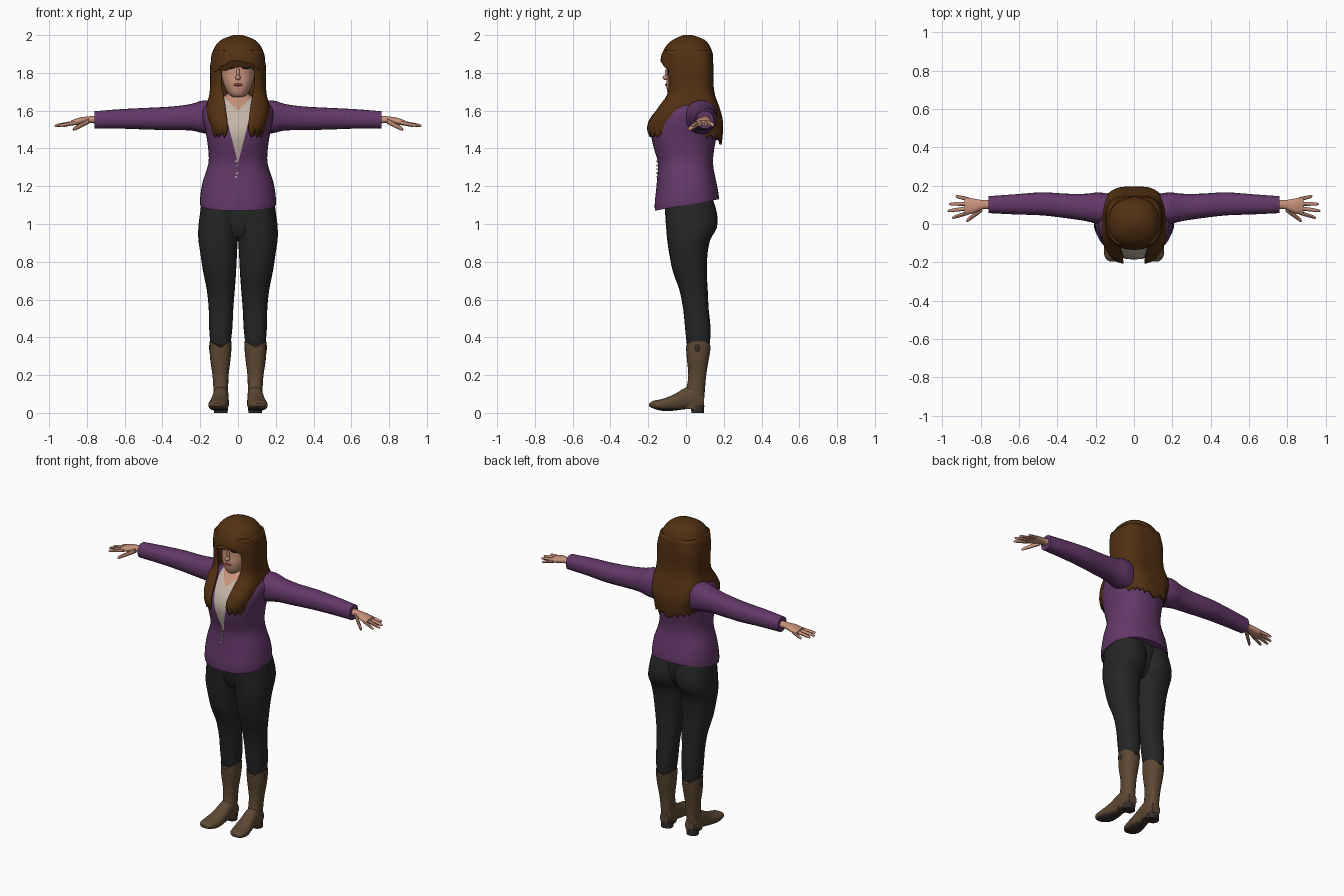
import bpy, bmesh, math
from mathutils import Vector

if "Cube" in bpy.data.objects:
    bpy.data.objects.remove(bpy.data.objects["Cube"], do_unlink=True)


def material(name, r, g, b):
    mat = bpy.data.materials.new(name)
    mat.use_nodes = True
    mat.diffuse_color = (r, g, b, 1)
    mat.node_tree.nodes["Principled BSDF"].inputs["Base Color"].default_value = (r, g, b, 1)
    return mat


PURPLE = material("purple_knit", .125, .04, .14)
BLACK = material("black_denim", .019, .019, .019)
HAIR = material("brown_hair", .085, .030, .006)
LEATHER = material("brown_leather", .11, .065, .033)
SKIN = material("skin", .58, .29, .20)
CREAM = material("cream_shirt", .56, .47, .39)
LIP = material("red_lip", .30, .05, .05)
SOLE = material("dark_sole", .035, .026, .024)
LASH = material("dark_lash", .012, .012, .014)
SHADOW = material("grey_eyelid", .16, .17, .16)


def smooth_rows(rows, steps=3):
    """Catmull-Rom interpolation through rows of numbers."""
    padded = [rows[0]] + list(rows) + [rows[-1]]
    out = []
    for a, b, c, d in zip(padded, padded[1:], padded[2:], padded[3:]):
        for s in range(steps):
            t = s / steps
            out.append([q + t * (r - p) / 2 + t * t * (p - 2.5 * q + 2 * r - d_ / 2)
                        + t ** 3 * (1.5 * (q - r) + (d_ - p) / 2)
                        for p, q, r, d_ in zip(a, b, c, d)])
    return out + [list(rows[-1])]


def section(angle, u0, u1, v0, v1, power):
    """Point on a superellipse that fills the given box."""
    c, s = math.cos(angle), math.sin(angle)
    u = math.copysign(abs(c) ** (2 / power), c)
    v = math.copysign(abs(s) ** (2 / power), s)
    return (u0 + u1 + u * (u1 - u0)) / 2, (v0 + v1 + v * (v1 - v0)) / 2


def finish(name, bm, mats, mirrored=False, angle=45):
    bmesh.ops.recalc_face_normals(bm, faces=bm.faces)
    mesh = bpy.data.meshes.new(name)
    bm.to_mesh(mesh)
    bm.free()
    obj = bpy.data.objects.new(name, mesh)
    bpy.context.collection.objects.link(obj)
    for mat in mats:
        mesh.materials.append(mat)
    bpy.ops.object.select_all(action='DESELECT')
    obj.select_set(True)
    bpy.context.view_layer.objects.active = obj
    bpy.ops.object.shade_smooth_by_angle(angle=math.radians(angle))
    if mirrored:
        obj.modifiers.new("Mirror", 'MIRROR')
    return obj


def loft(rows, axis="z", sides=24, power=2.3, steps=3):
    """Closed tube; each row is position along the axis, then the section box."""
    bm = bmesh.new()
    rings = []
    for t, *box in smooth_rows(rows, steps):
        ring = []
        for i in range(sides):
            u, v = section(math.tau * i / sides, *box, power)
            ring.append(bm.verts.new({"x": (t, u, v), "y": (u, t, v), "z": (u, v, t)}[axis]))
        rings.append(ring)
    for low, high in zip(rings, rings[1:]):
        for i in range(sides):
            j = (i + 1) % sides
            bm.faces.new((low[i], low[j], high[j], high[i]))
    bm.faces.new(rings[0])
    bm.faces.new(rings[-1])
    return bm


def wide(rows):
    """Rows of (z, half width, front, back) as centred section boxes."""
    return [(z, -w, w, front, back) for z, w, front, back in rows]


def blob(name, mat, centre, size, mirrored=False, turn=0):
    bm = bmesh.new()
    bmesh.ops.create_uvsphere(bm, u_segments=16, v_segments=10, radius=1)
    obj = finish(name, bm, [mat], mirrored)
    for v in obj.data.vertices:
        p = Vector(a * b for a, b in zip(v.co, size))
        c, s = math.cos(turn), math.sin(turn)
        v.co = Vector((c * p.x - s * p.y, s * p.x + c * p.y, p.z)) + Vector(centre)
    return obj


# Jacket body with a cream shirt and bare neckline in the front opening
bm = loft(wide([(1.1, .2, -.165, .175), (1.14, .2, -.165, .172), (1.22, .188, -.155, .16),
                (1.32, .157, -.148, .143), (1.4, .158, -.17, .15), (1.48, .17, -.185, .165),
                (1.55, .185, -.165, .17), (1.61, .185, -.12, .17), (1.65, .14, -.08, .16),
                (1.68, .07, -.05, .13), (1.7, .055, -.04, .12)]), sides=40)
for v in bm.verts:
    v.co.z += .18 * v.co.y * max(0, min(1, (1.25 - v.co.z) / .15))
for side in (-1, 1):
    for point, normal in (((side * .015, 0, 1.38), (side, 0, -.25)),
                          ((0, 0, 1.6), (side, 0, -1))):
        bmesh.ops.bisect_plane(bm, geom=bm.verts[:] + bm.edges[:] + bm.faces[:],
                               plane_co=point, plane_no=normal)
for f in bm.faces:
    x, y, z = f.calc_center_median()
    if y < 0 and abs(x) < .015 + (z - 1.38) * .25:
        f.material_index = 2 if z > 1.6 + abs(x) else 1
finish("jacket_body", bm, [PURPLE, CREAM, SKIN])

# Fastener below the opening
bm = bmesh.new()
for i in range(5):
    cube = bmesh.ops.create_cube(bm, size=1)["verts"]
    bmesh.ops.scale(bm, vec=(.012, .008, .01), verts=cube)
    bmesh.ops.translate(bm, vec=(-.01 + .004 * (i % 2), -.153, 1.25 + .02 * i), verts=cube)
finish("jacket_fastener", bm, [CREAM])

# Sleeves
finish("sleeve", loft([(.1, .01, .15, 1.47, 1.65), (.18, 0, .165, 1.48, 1.655),
                       (.25, .015, .158, 1.495, 1.635), (.35, .03, .158, 1.497, 1.622),
                       (.48, .045, .165, 1.5, 1.615), (.62, .05, .155, 1.505, 1.608),
                       (.76, .057, .145, 1.505, 1.597)], "x"), [PURPLE], True)

# Hands: palm, four fingers and thumb
finish("palm", loft([(.74, .078, .128, 1.53, 1.575), (.79, .077, .125, 1.535, 1.57),
                     (.84, .055, .133, 1.525, 1.563), (.885, .05, .138, 1.522, 1.548)],
                    "x", 16), [SKIN], True)


def finger(name, start, end, radius):
    rows = []
    for t, r in ((0, 1), (.5, .9), (.9, .7), (1, .2)):
        x, y, z = Vector(start).lerp(Vector(end), t)
        r *= radius
        rows.append((x, y - r, y + r, z - r, z + r))
    finish(name, loft(rows, "x", 8, 2, 2), [SKIN], True)


for name, y, tip_x, tip_y in (("index_finger", .06, .95, .032), ("middle_finger", .083, .972, .068),
                              ("ring_finger", .106, .965, .104), ("little_finger", .128, .93, .145)):
    finger(name, (.86, y, 1.537), (tip_x, tip_y, 1.52), .011)
finger("thumb", (.79, .08, 1.545), (.875, .015, 1.5), .015)

# Trousers: hips and legs
finish("hips", loft(wide([(.93, .12, -.07, .08), (.98, .18, -.09, .12),
                          (1.05, .19, -.1, .14), (1.14, .18, -.1, .14)])), [BLACK])
finish("trouser_leg", loft([(.3, .05, .135, .02, .11), (.36, .04, .145, .005, .125),
                            (.45, .03, .153, -.005, .13), (.55, .025, .155, -.015, .12),
                            (.65, .017, .165, -.035, .115), (.75, .01, .185, -.07, .11),
                            (.85, .005, .2, -.09, .115), (.92, 0, .21, -.1, .13),
                            (.98, -.01, .21, -.105, .163), (1.05, -.02, .202, -.11, .165),
                            (1.14, -.02, .19, -.11, .14)]), [BLACK], True)

# Boots: shaft with a dipped top edge, foot, heel and side buckle
bm = loft([(.02, .055, .128, -.01, .09), (.06, .052, .13, -.02, .095), (.12, .052, .13, 0, .1),
           (.2, .05, .135, .012, .107), (.28, .04, .147, .005, .12), (.345, .034, .151, 0, .131)])
for v in bm.verts:
    if v.co.z > .34:
        v.co.z += .6 * abs(v.co.x - .093)
finish("boot_shaft", bm, [LEATHER], True)
bm = loft([(-.195, .09, .13, .035, .05), (-.17, .065, .153, .022, .065), (-.12, .05, .157, .01, .075),
           (-.06, .048, .145, .012, .1), (0, .05, .135, .02, .135), (.05, .05, .132, .02, .14),
           (.095, .06, .12, .025, .1)], "y")
bm.normal_update()
for f in bm.faces:
    f.material_index = int(f.calc_center_median().z < .025)
finish("boot_foot", bm, [LEATHER, SOLE], True)
finish("boot_heel", loft([(0, .055, .127, .03, .095), (.04, .052, .13, .02, .097)]), [SOLE], True)
blob("boot_buckle", SOLE, (.149, .06, .345), (.004, .014, .022), True)

# Head and face
finish("head", loft(wide([(1.672, .025, -.08, -.02), (1.69, .052, -.096, .05), (1.74, .077, -.105, .09),
                          (1.8, .088, -.1, .11), (1.88, .09, -.1, .11), (1.95, .07, -.06, .08)])), [SKIN])
finish("neck", loft(wide([(1.6, .055, -.05, .08), (1.72, .05, -.04, .08)])), [SKIN])
blob("nose", SKIN, (0, -.106, 1.775), (.014, .018, .014))
blob("nose_bridge", SKIN, (0, -.099, 1.8), (.009, .012, .03))
blob("lips", LIP, (0, -.103, 1.737), (.023, .008, .008))
blob("eyelid", SHADOW, (.043, -.092, 1.836), (.026, .007, .014), True, .3)
blob("lash_line", LASH, (.044, -.096, 1.827), (.025, .006, .006), True, .3)

# Hair crown with a fringe that falls lower at the temples
bm = loft(wide([(1.865, .143, -.135, .14), (1.9, .139, -.128, .142), (1.95, .115, -.1, .122),
                (1.98, .08, -.06, .09), (2, .025, -.015, .035)]), sides=40)
for v in bm.verts:
    if v.co.z < 1.87:
        v.co.z -= 4 * v.co.x ** 2 - .004 * math.sin(v.co.x * 190)
finish("hair_crown", bm, [HAIR])

# Long hair: a sheet open at the face, with ragged ends
bm = bmesh.new()
columns, power, sheet = 60, 3.4, []
rows = smooth_rows([(1.92, .125, -.11, .13, .07), (1.84, .141, -.1, .139, .083),
                    (1.75, .141, -.093, .139, .088), (1.68, .147, -.1, .148, .076),
                    (1.62, .163, -.14, .17, .066), (1.55, .16, -.182, .188, .058),
                    (1.48, .145, -.203, .189, .055), (1.42, .138, -.192, .182, .07)])
for k, (z, w, front, back, gap) in enumerate(rows):
    start = -math.acos((gap / w) ** (power / 2))
    line = []
    for i in range(columns + 1):
        angle = start + (math.pi - 2 * start) * i / columns
        x, y = section(angle, -w, w, front, back, power)
        drop = max(0, 1.6 - z) / .18
        ragged = .012 * (i % 3) + (.04 if y < 0 else .25 * abs(x))
        line.append(bm.verts.new((x, y, z + drop * ragged)))
    sheet.append(line)
for a, b in zip(sheet, sheet[1:]):
    for i in range(columns):
        bm.faces.new((a[i], a[i + 1], b[i + 1], b[i]))
hair = finish("long_hair", bm, [HAIR])
thick = hair.modifiers.new("Thickness", 'SOLIDIFY')
thick.thickness = .012
thick.offset = 0
